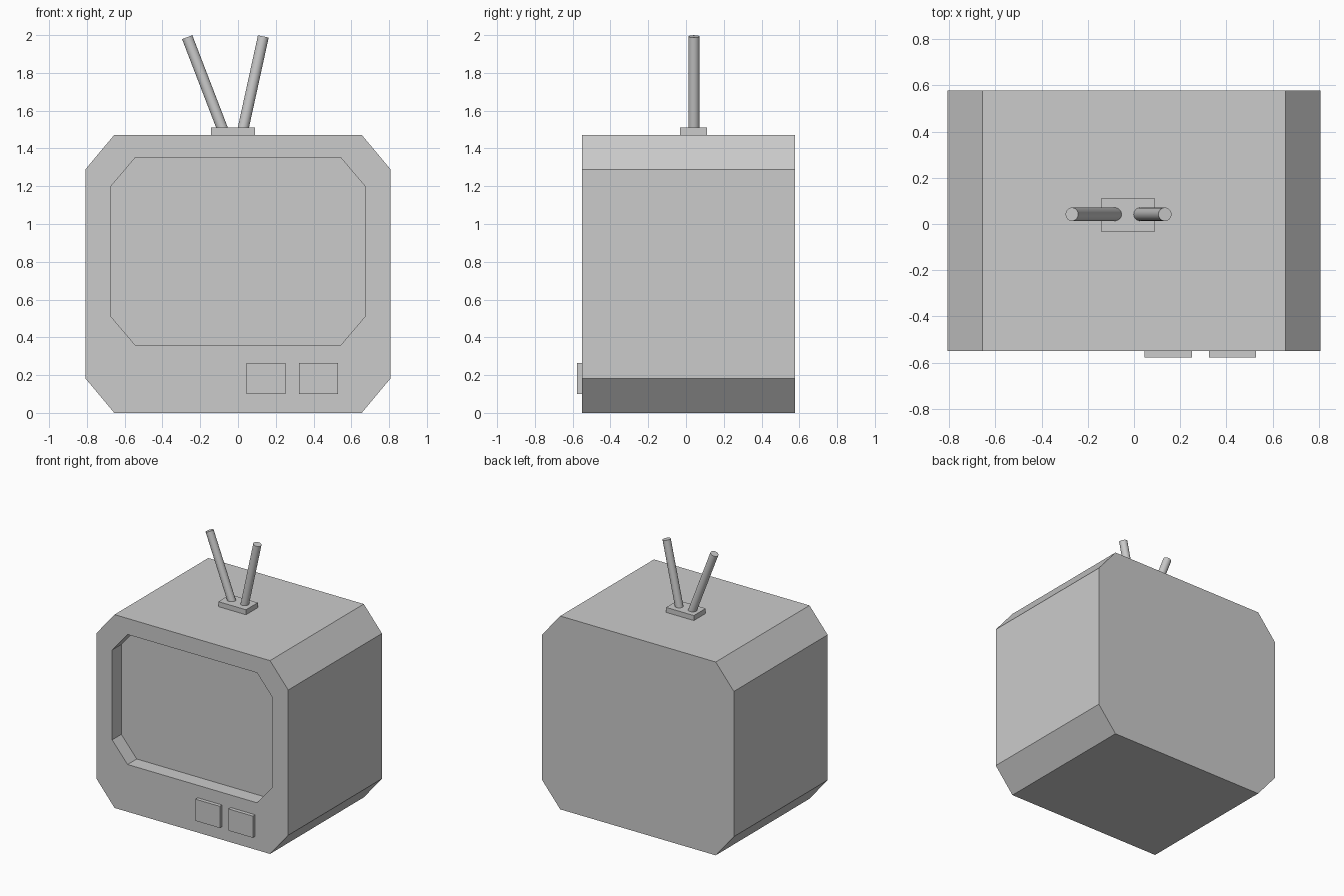
import bpy, bmesh
from mathutils import Vector

if "Cube" in bpy.data.objects:
    bpy.data.objects.remove(bpy.data.objects["Cube"])


def finish(name, bm):
    bmesh.ops.recalc_face_normals(bm, faces=bm.faces)
    mesh = bpy.data.meshes.new(name)
    bm.to_mesh(mesh)
    bm.free()
    obj = bpy.data.objects.new(name, mesh)
    bpy.context.collection.objects.link(obj)
    return obj


def octagon(bm, y, half_w, z0, z1, cut_x, cut_z):
    """Chamfered rectangle of vertices in the XZ plane."""
    a, b = half_w, half_w - cut_x
    pts = [(b, z0), (a, z0 + cut_z), (a, z1 - cut_z), (b, z1)]
    pts += [(-x, z) for x, z in reversed(pts)]
    return [bm.verts.new((x, y, z)) for x, z in pts]


def box(name, x, y, z):
    bm = bmesh.new()
    bmesh.ops.create_cube(bm, size=1)
    for v in bm.verts:
        v.co = [lo + (c + 0.5) * (hi - lo) for c, (lo, hi) in zip(v.co, (x, y, z))]
    return finish(name, bm)


def rod(name, start, end, radius):
    start, end = Vector(start), Vector(end)
    axis = end - start
    bpy.ops.mesh.primitive_cylinder_add(vertices=32, radius=radius, depth=axis.length,
                                        location=(start + end) / 2)
    obj = bpy.context.object
    obj.name = name
    obj.rotation_euler = axis.to_track_quat('Z', 'Y').to_euler()
    bpy.ops.object.shade_smooth_by_angle()


# Cabinet with recessed screen: back, front rim, screen opening, screen plane
FRONT, BACK, RECESS = -0.55, 0.578, 0.11
bm = bmesh.new()
outer = (0.808, 0.0, 1.472, 0.153, 0.183)
inner = (0.675, 0.36, 1.35, 0.13, 0.153)
loops = [octagon(bm, BACK, *outer), octagon(bm, FRONT, *outer),
         octagon(bm, FRONT, *inner), octagon(bm, FRONT + RECESS, *inner)]
for a, b in zip(loops, loops[1:]):
    for i in range(8):
        j = (i + 1) % 8
        bm.faces.new((a[i], a[j], b[j], b[i]))
bm.faces.new(loops[0])
bm.faces.new(loops[-1])
finish("cabinet", bm)

# Front buttons
for side, x in (("left", 0.046), ("right", 0.324)):
    box(side + "_button", (x, x + 0.205), (-0.578, FRONT), (0.10, 0.265))

# Antenna base and two rods
box("antenna_base", (-0.143, 0.09), (-0.032, 0.11), (1.472, 1.51))
rod("left_antenna", (-0.077, 0.042, 1.49), (-0.269, 0.042, 1.989), 0.029)
rod("right_antenna", (0.024, 0.042, 1.49), (0.134, 0.042, 1.993), 0.029)
